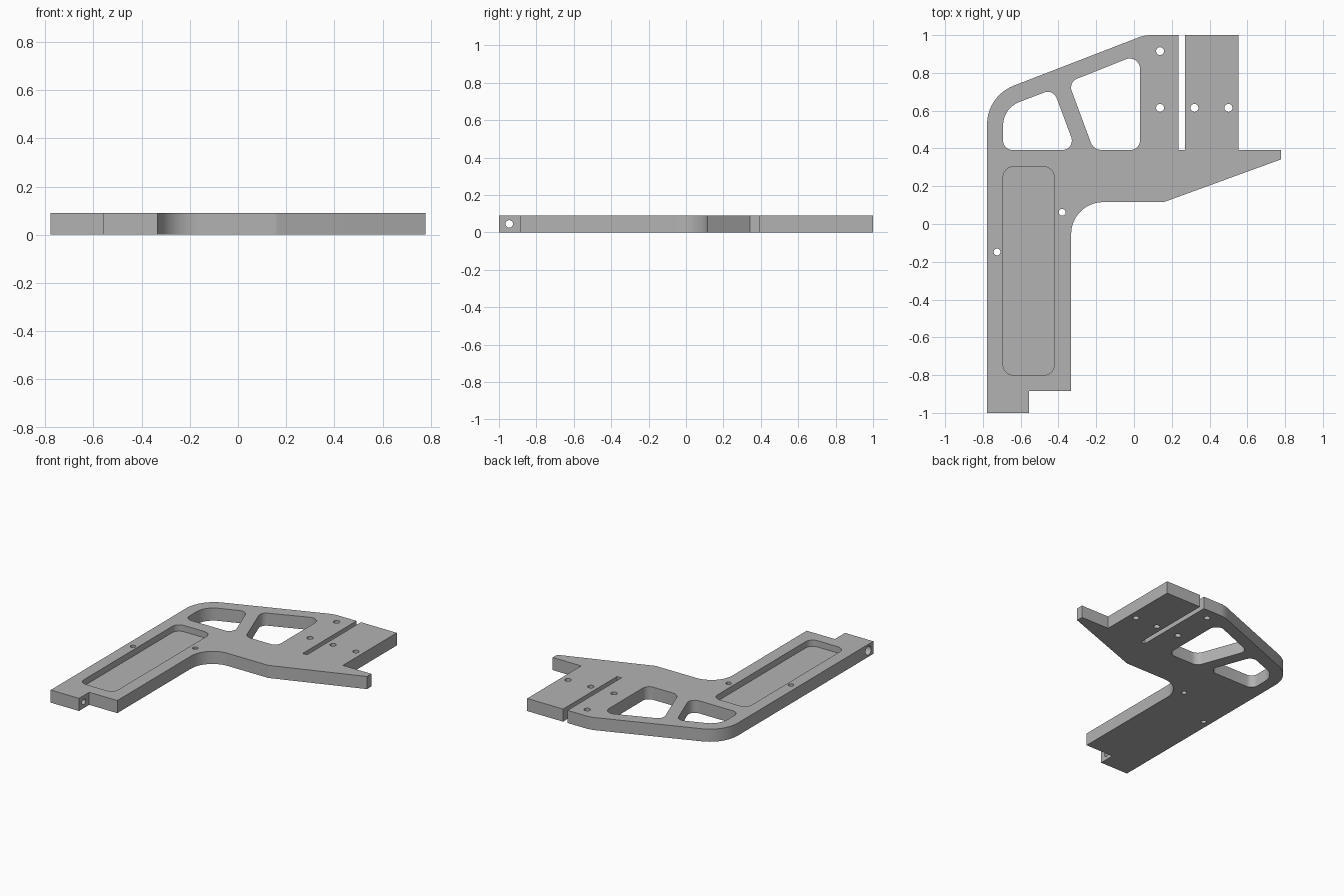
import bpy, bmesh, math
from mathutils import Vector, Matrix

cube = bpy.data.objects.get("Cube")
if cube:
    bpy.data.objects.remove(cube, do_unlink=True)

THICK = 0.09
grey = bpy.data.materials.new("machined grey")
grey.use_nodes = True
colour = (0.45, 0.45, 0.45, 1)
grey.diffuse_color = colour
grey.node_tree.nodes["Principled BSDF"].inputs["Base Color"].default_value = colour


def rounded(corners, steps=10):
    """Outline from (x, y, radius) corners, with true tangent fillets."""
    pts = []
    for i, (x, y, r) in enumerate(corners):
        p = Vector((x, y))
        if r == 0:
            pts.append(p)
            continue
        a = (Vector(corners[i - 1][:2]) - p).normalized()
        b = (Vector(corners[(i + 1) % len(corners)][:2]) - p).normalized()
        half = a.angle(b) / 2
        centre = p + (a + b).normalized() * r / math.sin(half)
        start = p + a * r / math.tan(half) - centre
        end = p + b * r / math.tan(half) - centre
        sweep = -start.angle_signed(end)
        for k in range(steps + 1):
            pts.append(centre + Matrix.Rotation(sweep * k / steps, 2) @ start)
    return pts


def finish(name, bm):
    bmesh.ops.recalc_face_normals(bm, faces=bm.faces)
    mesh = bpy.data.meshes.new(name)
    bm.to_mesh(mesh)
    bm.free()
    mesh.materials.append(grey)
    obj = bpy.data.objects.new(name, mesh)
    bpy.context.collection.objects.link(obj)
    return obj


def prism(name, corners, z0, z1):
    bm = bmesh.new()
    face = bm.faces.new([bm.verts.new((p.x, p.y, z0)) for p in rounded(corners)])
    top = bmesh.ops.extrude_face_region(bm, geom=[face])["geom"]
    bmesh.ops.translate(bm, vec=(0, 0, z1 - z0),
                        verts=[v for v in top if isinstance(v, bmesh.types.BMVert)])
    return finish(name, bm)


def drill(name, centre, radius, length, axis="Z"):
    turn = Matrix.Rotation(math.pi / 2, 4, "Y") if axis == "X" else Matrix()
    bm = bmesh.new()
    bmesh.ops.create_cone(bm, cap_ends=True, segments=32, radius1=radius, radius2=radius,
                          depth=length, matrix=Matrix.Translation(centre) @ turn)
    return finish(name, bm)


# Plate outline: grip, trigger curve, front spur, split barrel block, sloping back
plate = prism("frame_plate", [
    (-0.778, -1, 0), (-0.555, -1, 0), (-0.555, -0.885, 0), (-0.333, -0.885, 0),
    (-0.333, 0.116, 0.17), (0.158, 0.116, 0.05), (0.778, 0.342, 0), (0.778, 0.392, 0),
    (0.553, 0.392, 0), (0.553, 1, 0), (0.27, 1, 0), (0.27, 0.392, 0),
    (0.235, 0.392, 0), (0.235, 1, 0), (0.056, 1, 0.2), (-0.778, 0.678, 0.22)], 0, THICK)

# Lightening windows and the grip pocket
cutters = [
    prism("window_cutter_small", [
        (-0.693, 0.392, 0.05), (-0.307, 0.392, 0.05),
        (-0.427, 0.714, 0.05), (-0.693, 0.614, 0.133)], -0.1, 0.2),
    prism("window_cutter_large", [
        (-0.214, 0.392, 0.06), (0.032, 0.392, 0.05),
        (0.032, 0.902, 0.055), (-0.347, 0.751, 0.05)], -0.1, 0.2),
    prism("pocket_cutter", [
        (-0.693, -0.8, 0.055), (-0.423, -0.8, 0.055),
        (-0.423, 0.303, 0.055), (-0.693, 0.303, 0.055)], 0.045, 0.2),
]

# Screw holes through the plate
for x, y, r in [(0.138, 0.915, 0.021), (0.138, 0.615, 0.021), (0.32, 0.615, 0.021),
                (0.5, 0.615, 0.021), (-0.38, 0.062, 0.018), (-0.725, -0.148, 0.018)]:
    cutters.append(drill("screw_hole_cutter", (x, y, THICK / 2), r, 0.4))

# Counterbored cross hole in the grip tongue
cutters.append(drill("cross_hole_cutter", (-0.66, -0.945, THICK / 2), 0.02, 0.5, "X"))
cutters.append(drill("counterbore_cutter", (-0.778, -0.945, THICK / 2), 0.032, 0.22, "X"))

bpy.context.view_layer.objects.active = plate
plate.select_set(True)
for cutter in cutters:
    mod = plate.modifiers.new("cut", "BOOLEAN")
    mod.operation = "DIFFERENCE"
    mod.solver = "EXACT"
    mod.object = cutter
    bpy.ops.object.modifier_apply(modifier=mod.name)
    bpy.data.objects.remove(cutter, do_unlink=True)

bpy.ops.object.shade_smooth_by_angle(angle=math.radians(25))
